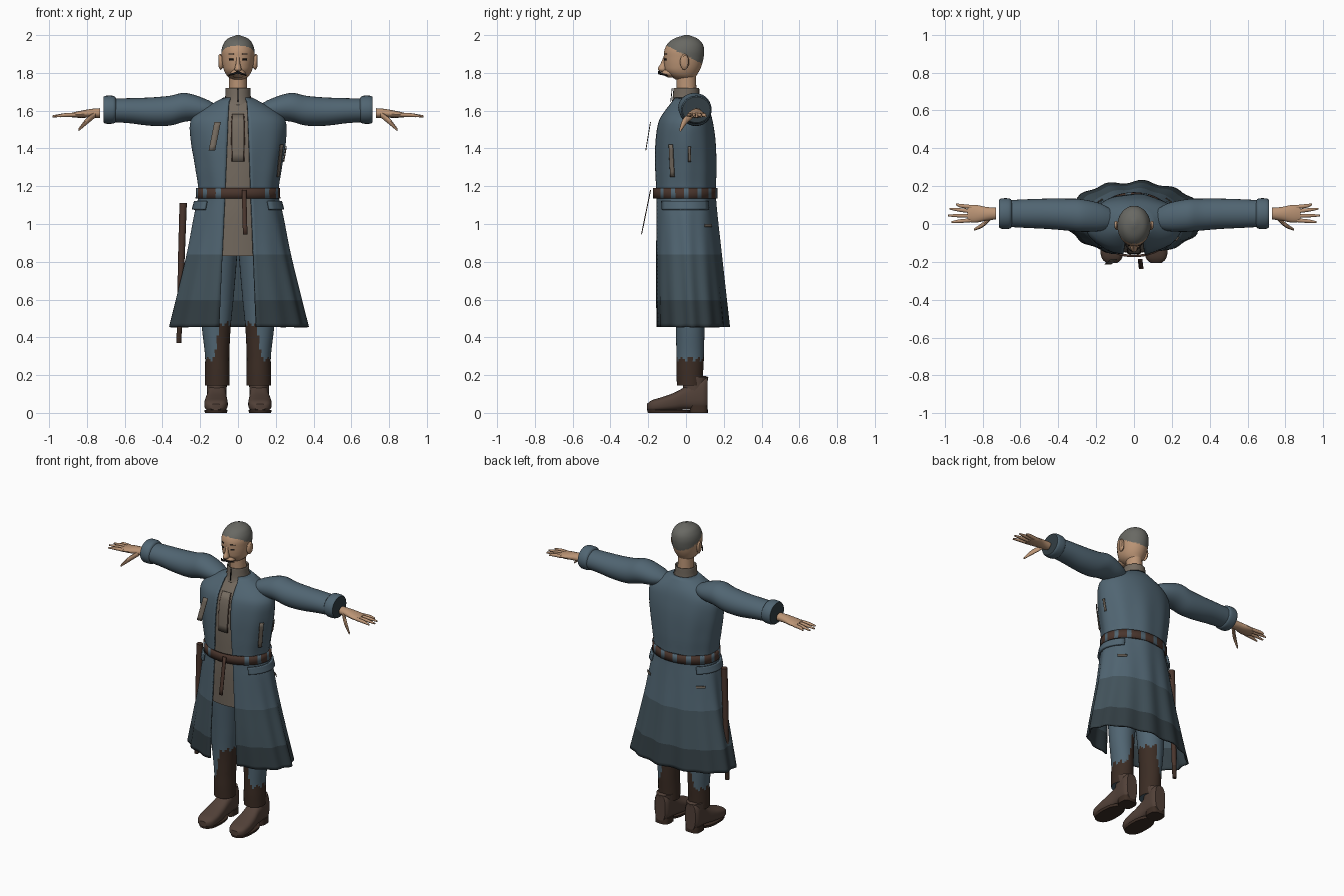
import bpy, bmesh, math
from mathutils import Vector

if "Cube" in bpy.data.objects:
    bpy.data.objects.remove(bpy.data.objects["Cube"])

COLOURS = {
    "coat blue": (.081, .130, .168), "coat mid": (.056, .088, .108), "coat hem": (.033, .049, .058),
    "skin": (.50, .30, .18), "hair grey": (.14, .14, .125), "linen": (.175, .145, .115),
    "belt brown": (.068, .036, .026), "boot dark": (.045, .026, .018), "shoe brown": (.085, .053, .040),
    "ink": (.012, .010, .009)}
MATS = {}
for label, rgb in COLOURS.items():
    m = MATS[label] = bpy.data.materials.new(label)
    m.use_nodes = True
    m.diffuse_color = (*rgb, 1)
    bsdf = m.node_tree.nodes["Principled BSDF"]
    bsdf.inputs["Base Color"].default_value = (*rgb, 1)
    bsdf.inputs["Roughness"].default_value = .8
MADE = []


def sample(rows, k):
    """Smooth interpolation of section rows keyed on their first value."""
    i = 0
    while i < len(rows) - 2 and k > rows[i + 1][0]:
        i += 1
    h = rows[i + 1][0] - rows[i][0]
    t = min(max((k - rows[i][0]) / h, 0), 1)

    def slope(j, c):
        a, b = rows[max(j - 1, 0)], rows[min(j + 1, len(rows) - 1)]
        return (b[c] - a[c]) / (b[0] - a[0]) * h
    out = []
    for c in range(1, len(rows[0])):
        p, q, mp, mq = rows[i][c], rows[i + 1][c], slope(i, c), slope(i + 1, c)
        out.append(p + t * mp + t * t * (3 * (q - p) - 2 * mp - mq) + t ** 3 * (2 * (p - q) + mp + mq))
    return out


def spow(v, p):
    return math.copysign(abs(v) ** p, v)


def ring(rows, k, t, axis="z", off=0, p=1, s=1):
    """Point on a section; angle runs from the front round to the left."""
    ca, cb, ra, rb = sample(rows, k)
    a = ca + (max(ra, .001) + off) * spow(math.sin(t), p)
    b = cb - (max(rb, .001) + off) * spow(math.cos(t), p)
    x, y, z = {"x": (k, a, b), "y": (a, k, b), "z": (a, b, k)}[axis]
    return Vector((x * s, y, z))


def grid(name, f, nu, nv, mats, closed=False, cap=False, thick=0, offset=-1, rule=None):
    """Surface from f(u, v), u around and v along."""
    bm = bmesh.new()
    cols = nu if closed else nu + 1
    vs = [[bm.verts.new(f(i / nu, j / nv)) for i in range(cols)] for j in range(nv + 1)]
    for j in range(nv):
        for i in range(nu):
            n = (i + 1) % cols
            face = bm.faces.new((vs[j][i], vs[j][n], vs[j + 1][n], vs[j + 1][i]))
            if rule:
                face.material_index = rule(face.calc_center_median(), i)
    if cap:
        bm.faces.new(vs[0])
        top = bm.faces.new(vs[-1])
        if rule:
            top.material_index = rule(top.calc_center_median(), 0)
        bmesh.ops.recalc_face_normals(bm, faces=bm.faces)
    me = bpy.data.meshes.new(name)
    bm.to_mesh(me)
    bm.free()
    ob = bpy.data.objects.new(name, me)
    bpy.context.collection.objects.link(ob)
    for label in mats:
        me.materials.append(MATS[label])
    if thick:
        mod = ob.modifiers.new("thickness", "SOLIDIFY")
        mod.thickness, mod.offset = thick, offset
    MADE.append(ob)
    return ob


def tube(name, rows, mats, axis="z", n=24, steps=16, p=1, s=1, off=0, cap=True, thick=0, rule=None):
    lo, hi = rows[0][0], rows[-1][0]
    return grid(name, lambda u, v: ring(rows, lo + (hi - lo) * v, u * math.tau, axis, off, p, s),
                n, steps, mats, True, cap, thick, rule=rule)


def patch(name, rows, t, k, off, mat, thick=.006, slant=0, nu=10):
    """Thin plate lying on a lofted surface."""
    return grid(name, lambda u, v: ring(rows, k[0] + (k[1] - k[0]) * v,
                t[0] + (t[1] - t[0]) * u + slant * v, off=off), nu, 6, [mat], thick=thick, offset=1)


def body(z, hx, front, back):
    return (z, 0, (front + back) / 2, hx, (back - front) / 2)


# Long open coat, with folds deepening to the hem
COAT = [body(*r) for r in (
    (.455, .365, -.16, .225), (.65, .318, -.165, .205), (.85, .272, -.165, .185), (1.05, .235, -.165, .165),
    (1.16, .212, -.165, .157), (1.3, .23, -.168, .16), (1.45, .253, -.163, .155), (1.55, .25, -.145, .14),
    (1.6, .2, -.115, .125), (1.635, .14, -.09, .105), (1.67, .075, -.07, .08))]


def coat_point(u, v):
    z = .455 + 1.215 * v
    gap = math.asin((.098 - .05 * v) / max(sample(COAT, z)[2], .09))
    t = gap + (math.tau - 2 * gap) * u
    fold = .012 * max(0, 1.1 - z) * math.sin(13 * t) + .003 * math.sin(9 * t) * min(1, 4 * (1.6 - z))
    return ring(COAT, z, t, off=fold)


grid("coat", coat_point, 80, 60, ["coat blue", "coat mid", "coat hem"], thick=.01,
     rule=lambda c, i: 2 if c.z < .6 else 1 if c.z < .83 else 0)

# Tunic under the coat, its placket, and the standing collar
TUNIC = [(.83, 0, .01, .245, .165)] + [r for r in COAT if r[0] > 1]
tube("tunic", TUNIC, ["linen"], off=-.014, n=40, steps=30, cap=False)
patch("tunic_placket", TUNIC, (-.13, .13), (1.33, 1.58), -.013, "linen")
for s in (-1, 1):
    patch("placket_seam", TUNIC, (s * .14 - .01, s * .14 + .01), (1.33, 1.58), -.012, "belt brown", .003, nu=1)
tube("collar", [(1.63, 0, 0, .085, .08), (1.66, 0, 0, .07, .072), (1.72, 0, .002, .066, .068)],
     ["linen"], cap=False, thick=.008)
grid("collar_slit", lambda u, v: Vector((u * .006 - .003, -.079 + .008 * v, 1.645 + .075 * v)),
     1, 3, ["ink"], thick=.004, offset=1)

# Belt passing under coat-coloured loops, with a hanging end
BELT = [(z, *sample(COAT, z)) for z in (1.135, 1.163, 1.19)]
tube("belt", BELT, ["belt brown", "coat blue"], off=.01, n=90, steps=2, cap=False, thick=.012,
     rule=lambda c, i: 1 if i % 6 > 3 and 5 < i < 85 else 0)
grid("belt_end", lambda u, v: Vector((.02 + .024 * u + .006 * v, -.185 - .048 * v, 1.18 - .235 * v)),
     1, 6, ["belt brown"], thick=.005)

# Pocket flaps and worn patches
for s in (-1, 1):
    mid = s * math.pi / 2
    patch("pocket_flap", COAT, (mid - .8, mid + .75), (1.075, 1.12), .003, "coat blue", .013)
    patch("back_tear", COAT, (math.pi - s * 1.0, math.pi - s * .72), (.985, 1.0), .008, "linen", .004)
patch("side_tear_front", COAT, (1.1, 1.24), (1.25, 1.42), .007, "linen", .004, -.06)
patch("side_tear_back", COAT, (1.66, 1.74), (1.33, 1.41), .007, "linen", .004)
grid("chest_strip", lambda u, v: Vector((-.155 + .034 * u + .03 * v, -.215 + .025 * v, 1.39 + .15 * v)),
     2, 6, ["linen"], thick=.004)

# Neck and head; hair is set by a sloping hairline
tube("neck", [(1.62, 0, .003, .052, .054), (1.7, 0, .003, .048, .052), (1.8, 0, 0, .047, .053)], ["skin"])
HEAD = [body(*r) for r in (
    (1.765, .034, -.055, .045), (1.785, .058, -.085, .055), (1.81, .073, -.108, .07), (1.84, .081, -.115, .083),
    (1.88, .086, -.117, .093), (1.92, .087, -.114, .096), (1.955, .076, -.097, .087),
    (1.982, .053, -.062, .06), (2.0, .008, -.008, .016))]
tube("head", HEAD, ["skin", "hair grey"], n=48, steps=48,
     rule=lambda c, i: int(c.z > 1.892 - .5 * c.y))
tube("nose", [(1.805, 0, -.118, .008, .014), (1.818, 0, -.125, .018, .024), (1.85, 0, -.118, .011, .016),
              (1.89, 0, -.111, .007, .006)], ["skin"], n=12)
tube("mouth_area", [(1.775, 0, -.07, .02, .025), (1.795, 0, -.09, .04, .04), (1.815, 0, -.09, .03, .03)],
     ["skin"], n=16, steps=8)
for s in (-1, 1):
    grid("moustache", lambda u, v: Vector((s * .046 * u, -.142 + .04 * u * u, 1.796 - .012 * u + .014 * v * (1 - .6 * u))),
         8, 2, ["ink"], thick=.006)
    patch("eye", HEAD, (s * .42 - .13, s * .42 + .13), (1.866, 1.875), .001, "ink", .003)
    patch("eyebrow", HEAD, (s * .42 - .17, s * .42 + .17), (1.898, 1.903), .001, "ink", .003)
    tube("ear", [(.078, -.012, 1.855, .012, .025), (.092, -.008, 1.858, .024, .042),
                 (.103, -.004, 1.863, .016, .03)], ["skin"], "x", 16, 8, s=s)

# Arms: sleeve, cuff, palm, fingers and thumb
for s, side in ((1, "left"), (-1, "right")):
    tube(side + "_sleeve", [
        (.09, .025, 1.605, .03, .012), (.17, .035, 1.608, .07, .053), (.28, .045, 1.618, .086, .076),
        (.36, .05, 1.6, .084, .079), (.46, .054, 1.595, .08, .075), (.58, .055, 1.6, .075, .066),
        (.67, .055, 1.602, .07, .062)], ["coat blue"], "x", 28, 28, s=s)
    tube(side + "_cuff", [(.645, .055, 1.605, .068, .06), (.655, .055, 1.605, .079, .072),
                          (.7, .055, 1.605, .08, .074), (.712, .055, 1.605, .074, .068)],
         ["coat blue", "coat hem"], "x", 28, 10, s=s, rule=lambda c, i: int(abs(c.x) > .7115))
    tube(side + "_palm", [(.73, .055, 1.587, .031, .026), (.78, .054, 1.586, .036, .023),
                          (.84, .054, 1.58, .047, .018), (.88, .055, 1.577, .042, .012)],
         ["skin"], "x", 16, 12, s=s)
    for y0, y1, tip in ((.09, .104, .94), (.067, .081, .975), (.043, .045, .983), (.02, .01, .965)):
        tube(side + "_finger", [(.86, y0, 1.578, .011, .011), (.92, (y0 + y1) / 2, 1.576, .01, .01),
                                (tip, y1, 1.57, .005, .005)], ["skin"], "x", 10, 8, s=s)
    tube(side + "_thumb", [(.755, .035, 1.58, .014, .016), (.8, -.005, 1.545, .014, .018),
                           (.845, -.03, 1.498, .006, .008)], ["skin"], "x", 10, 8, s=s)

# Legs: trousers tucked into ragged-topped boots, then shoes
    def boot_rule(c, i):
        inner = min(1, max(0, (.125 - abs(c.x)) / .03))
        return int(c.z < .285 + .19 * inner + .012 * math.sin(i * 1.9))
    tube(side + "_leg", [
        (.145, .11, .02, .066, .068), (.22, .11, .02, .065, .071), (.3, .11, .022, .064, .073),
        (.45, .115, .022, .076, .076), (.6, .112, .02, .088, .085), (.8, .107, .015, .1, .1),
        (.98, .095, .01, .1, .11)], ["coat blue", "boot dark"], n=32, steps=66, s=s, rule=boot_rule)
    tube(side + "_shoe", [
        (-.206, .117, .032, .028, .016), (-.185, .117, .036, .052, .029), (-.13, .116, .045, .062, .038),
        (-.06, .115, .06, .058, .048), (0, .112, .08, .051, .062), (.06, .112, .1, .052, .085),
        (.1, .112, .106, .05, .09), (.115, .112, .106, .038, .085)], ["shoe brown"], "y", 28, 24, .7, s)
    tube(side + "_sole", [(0, .117, -.09, .058, .112), (.016, .117, -.09, .062, .116)],
         ["boot dark"], steps=1, p=.8, s=s)
    tube(side + "_heel", [(0, .112, .068, .05, .048), (.04, .112, .068, .05, .046)],
         ["boot dark"], steps=1, p=.6, s=s)
    tube(side + "_shoe_top", [(.1, .112, .045, .05, .06), (.19, .112, .05, .056, .068)], ["shoe brown"], steps=2, s=s)

# Staff hanging at the right hip
tube("hip_staff", [(.37, -.313, .01, .013, .013), (.45, -.31, .01, .014, .014), (.8, -.3, .01, .018, .018),
                   (1.11, -.29, .01, .02, .02)], ["belt brown", "boot dark"], n=14, steps=18,
     rule=lambda c, i: int(c.z < .45))

bpy.ops.object.select_all(action="DESELECT")
for ob in MADE:
    ob.select_set(True)
bpy.context.view_layer.objects.active = MADE[0]
bpy.ops.object.shade_smooth_by_angle(angle=math.radians(40))
